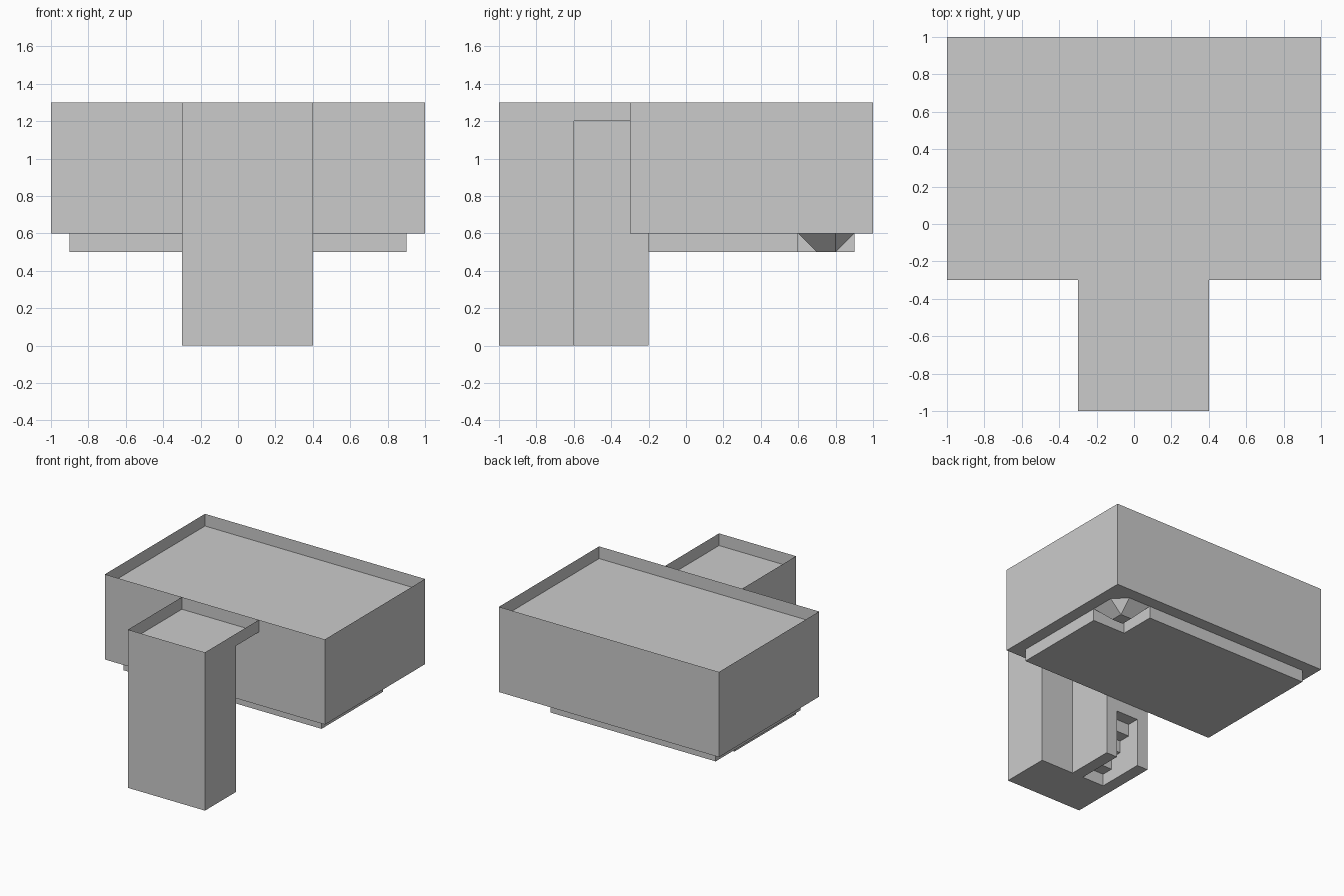
import bpy, bmesh
from mathutils import Vector

if "Cube" in bpy.data.objects:
    bpy.data.objects.remove(bpy.data.objects["Cube"])


def rect(a0, b0, a1, b1):
    return [(a0, b0), (a1, b0), (a1, b1), (a0, b1)]


def make_object(name, bm):
    mesh = bpy.data.meshes.new(name)
    bm.to_mesh(mesh)
    bm.free()
    obj = bpy.data.objects.new(name, mesh)
    bpy.context.collection.objects.link(obj)
    return obj


def prism(name, pts, d0, d1, caps, along_x=False):
    """Walls of a counter-clockwise outline from d0 to d1, closed at the cap heights."""
    bm = bmesh.new()

    def ring(d):
        return [bm.verts.new((d, a, b) if along_x else (a, b, d)) for a, b in pts]

    lo, hi = ring(d0), ring(d1)
    n = len(pts)
    for i in range(n):
        j = (i + 1) % n
        bm.faces.new((lo[i], lo[j], hi[j], hi[i]))
    for k, d in enumerate(caps):
        loop = ring(d)
        bm.faces.new(loop[::-1] if k == 0 and len(caps) > 1 else loop)
    bmesh.ops.remove_doubles(bm, verts=bm.verts, dist=1e-5)
    return make_object(name, bm)


def cut(obj, cutter):
    mod = obj.modifiers.new("cut", 'BOOLEAN')
    mod.operation = 'DIFFERENCE'
    mod.solver = 'EXACT'
    mod.object = cutter
    bpy.context.view_layer.objects.active = obj
    bpy.ops.object.modifier_apply(modifier=mod.name)
    bpy.data.objects.remove(cutter)


# Main block: thin rim standing above a sunken roof
prism("main_block", rect(-1, -0.3, 1, 1), 0.6, 1.3, (0.6, 1.2))

# Plate under the block, with one corner notched out
prism("under_plate", [(-0.9, -0.2), (0.9, -0.2), (0.9, 0.6), (0.6, 0.6), (0.6, 0.9), (-0.9, 0.9)],
      0.5, 0.6, (0.5, 0.6))

# Tapered foot in the notch, with its outer corner chamfered
bm = bmesh.new()
tip = [bm.verts.new((x, y, 0.5)) for x, y in rect(0.7, 0.7, 0.8, 0.8)]
base = [bm.verts.new((x, y, 0.6)) for x, y in
        [(0.6, 0.6), (0.9, 0.6), (0.9, 0.8), (0.8, 0.9), (0.6, 0.9)]]
bm.faces.new(tip)
bm.faces.new(base)
for a, b, c, d in ((0, 1, 1, 0), (1, 2, 2, 1), (3, 4, 3, 2), (4, 0, 0, 3)):
    bm.faces.new((base[a], base[b], tip[c], tip[d]))
bm.faces.new((base[2], base[3], tip[2]))
bmesh.ops.recalc_face_normals(bm, faces=bm.faces)
make_object("notch_foot", bm)

# Tower: stepped outline, trimmed where it meets the block
tower = prism("tower", [(-0.3, -1), (0.4, -1), (0.4, -0.6), (0.1, -0.6), (0.1, -0.2), (-0.3, -0.2)],
              0, 1.2, (0, 1.2))
cut(tower, prism("block_cutter", rect(-0.6, -0.3, 0.6, 0.5), 0.6, 2, (0.6, 2)))

# Rear doorway with a ceiling that steps down towards the front
stairs = [(-0.1, -0.1), (-0.1, 0.4)]
for k in range(4):
    y = -0.3 - 0.1 * k
    stairs += [(y, 0.4 - 0.1 * k), (y, 0.3 - 0.1 * k if k < 3 else -0.1)]
cut(tower, prism("doorway_cutter", stairs, -0.2, 0, (-0.2, 0), along_x=True))

# Tower roof: rimmed tray overhanging the recessed side
prism("tower_roof", rect(-0.3, -1, 0.4, -0.3), 1.2, 1.3, (1.2,))
